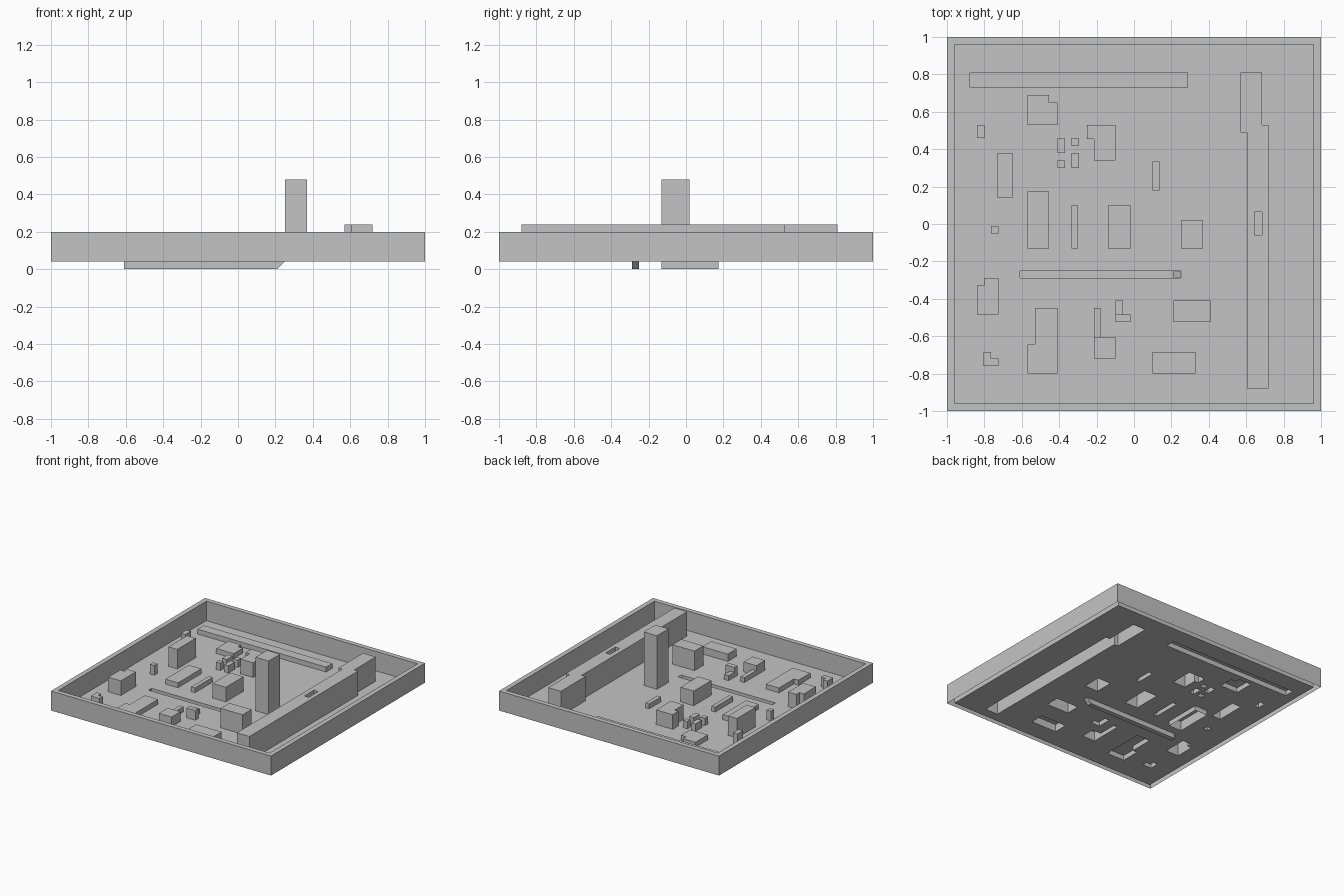
import bpy
import bmesh

if "Cube" in bpy.data.objects:
    bpy.data.objects.remove(bpy.data.objects["Cube"], do_unlink=True)

GROUND = 0.04
footprints = []

# One plain grey for the whole board
grey = bpy.data.materials.new("plain grey")
grey.use_nodes = True
grey.diffuse_color = (0.55, 0.55, 0.55, 1)
grey.node_tree.nodes["Principled BSDF"].inputs["Base Color"].default_value = grey.diffuse_color


def relief(name, rects, base=GROUND, cut=True):
    """Open-bottomed shell over rectangles (x0, y0, x1, y1, top); later ones override."""
    xs = sorted({r[i] for r in rects for i in (0, 2)})
    ys = sorted({r[i] for r in rects for i in (1, 3)})

    def height(i, j):
        if not (0 <= i < len(xs) - 1 and 0 <= j < len(ys) - 1):
            return None
        cx, cy = (xs[i] + xs[i + 1]) / 2, (ys[j] + ys[j + 1]) / 2
        top = None
        for x0, y0, x1, y1, z in rects:
            if x0 < cx < x1 and y0 < cy < y1:
                top = z
        return top

    bm = bmesh.new()

    def face(*points):
        bm.faces.new([bm.verts.new(p) for p in points])

    def side(a, b, low_side, high_side):
        """Upright face between two cells, turned toward the lower cell."""
        ha = base if low_side is None else low_side
        hb = base if high_side is None else high_side
        if low_side is None and high_side is None or ha == hb:
            return
        face((*a, ha), (*b, ha), (*b, hb), (*a, hb))

    for i in range(len(xs)):
        for j in range(len(ys)):
            here = height(i, j)
            if here is not None:
                x0, x1, y0, y1 = xs[i], xs[i + 1], ys[j], ys[j + 1]
                face((x0, y0, here), (x1, y0, here), (x1, y1, here), (x0, y1, here))
            if j + 1 < len(ys):
                side((xs[i], ys[j + 1]), (xs[i], ys[j]), height(i - 1, j), here)
            if i + 1 < len(xs):
                side((xs[i], ys[j]), (xs[i + 1], ys[j]), height(i, j - 1), here)

    bmesh.ops.remove_doubles(bm, verts=bm.verts, dist=0.0005)
    bmesh.ops.dissolve_limit(bm, angle_limit=0.01, verts=bm.verts, edges=bm.edges)
    mesh = bpy.data.meshes.new(name)
    bm.to_mesh(mesh)
    bm.free()
    mesh.materials.append(grey)
    part = bpy.data.objects.new(name, mesh)
    bpy.context.collection.objects.link(part)
    if cut:
        footprints.extend((*r[:4], None) for r in rects)
    return part


# Perimeter wall
relief("perimeter_wall", [(-1, -1, 1, -.96, .2), (-1, .96, 1, 1, .2),
                          (-1, -.96, -.96, .96, .2), (.96, -.96, 1, .96, .2)], cut=False)

# Long buildings along the back and the left edge
relief("back_row", [(-.88, .73, .29, .81, .08)])
relief("long_hall", [(.57, .49, .685, .81, .24), (.605, -.88, .72, .53, .24),
                     (.645, -.06, .685, .065, .2)])

# Tower and large blocks
relief("tower", [(.25, -.13, .37, .02, .48)])
relief("centre_block", [(-.14, -.13, -.02, .1, .16)])
relief("front_block", [(.21, -.525, .41, -.41, .2)])
relief("right_block", [(-.73, .14, -.65, .38, .2)])
relief("front_slab", [(.1, -.8, .33, -.685, .1)])
relief("sunken_slab", [(-.57, -.13, -.455, .175, .08)], base=0)

# Blocks with an angled footprint
relief("back_annex", [(-.57, .53, -.41, .65, .08), (-.57, .65, -.455, .69, .08)])
relief("centre_annex", [(-.25, .455, -.1, .53, .16), (-.215, .34, -.1, .455, .16)])
relief("right_annex", [(-.84, -.485, -.725, -.33, .16), (-.8, -.33, -.725, -.29, .16)])
relief("front_annex", [(-.57, -.8, -.41, -.645, .08), (-.53, -.645, -.41, -.45, .08)])
relief("corner_shed", [(-.805, -.76, -.725, -.72, .12), (-.805, -.72, -.765, -.685, .12)])
relief("stepped_house", [(-.215, -.72, -.1, -.605, .12), (-.215, -.605, -.18, -.45, .08)])
relief("stepped_shed", [(-.1, -.525, -.02, -.485, .12), (-.1, -.485, -.06, -.41, .08)])

# Small sheds and low bars
for name, x, y, wide, deep, top in (
        ("back_post", -.84, .46, .04, .07, .16),
        ("right_post", -.765, -.05, .04, .04, .12),
        ("hut_a", -.41, .38, .04, .08, .1),
        ("hut_b", -.335, .42, .04, .04, .1),
        ("hut_c", -.41, .3, .04, .04, .1),
        ("hut_d", -.335, .3, .04, .08, .1),
        ("low_bar", -.335, -.13, .035, .23, .08),
        ("left_bar", .1, .18, .035, .155, .08)):
    relief(name, [(x, y, x + wide, y + deep, top)])

# Trench with a ramp at its left end
trench = relief("trench", [(-.61, -.29, .25, -.25, 0)])
for v in trench.data.vertices:
    if v.co.x > 0 and v.co.z < GROUND / 2:
        v.co.x -= GROUND

# Ground sheet, opened beneath every part
relief("ground", [(-.96, -.96, .96, .96, GROUND)] + footprints, cut=False)
